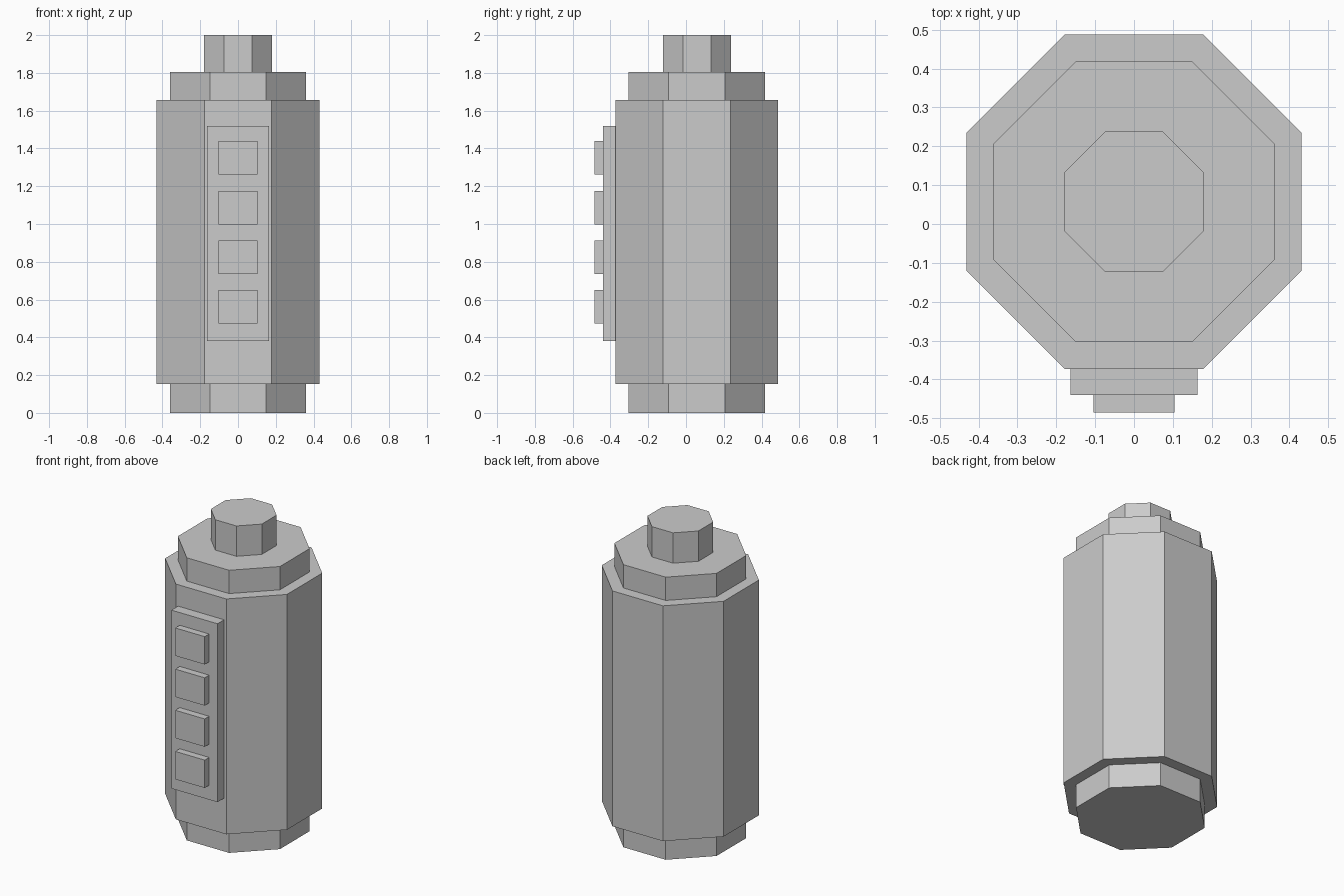
import bpy, math

if "Cube" in bpy.data.objects:
    bpy.data.objects.remove(bpy.data.objects["Cube"])

CENTRE_Y = 0.0575

grey = bpy.data.materials.new("plain_grey")
grey.diffuse_color = (0.6, 0.6, 0.6, 1.0)
grey.use_nodes = True
grey.node_tree.nodes["Principled BSDF"].inputs["Base Color"].default_value = grey.diffuse_color


def octagon(name, apothem, z0, z1):
    """Eight-sided prism with flat sides facing the axes."""
    bpy.ops.mesh.primitive_cylinder_add(
        vertices=8, radius=apothem / math.cos(math.pi / 8), depth=z1 - z0,
        location=(0, CENTRE_Y, (z0 + z1) / 2))
    ob = bpy.context.object
    ob.rotation_euler.z = math.pi / 8
    bpy.ops.object.transform_apply(location=False, rotation=True, scale=False)
    ob.name = name
    ob.data.materials.append(grey)


def box(name, half_x, y0, y1, z0, z1):
    bpy.ops.mesh.primitive_cube_add(
        size=1, location=(0, (y0 + y1) / 2, (z0 + z1) / 2))
    ob = bpy.context.object
    ob.scale = (2 * half_x, y1 - y0, z1 - z0)
    bpy.ops.object.transform_apply(location=False, rotation=False, scale=True)
    ob.name = name
    ob.data.materials.append(grey)


# Stacked octagonal canister
octagon("base_collar", 0.361, 0.0, 0.153)
octagon("body", 0.4305, 0.153, 1.657)
octagon("top_collar", 0.361, 1.657, 1.806)
octagon("top_knob", 0.18, 1.806, 2.0)

# Front panel with four raised buttons
box("front_panel", 0.163, -0.44, -0.373, 0.38, 1.52)
for i in range(4):
    z = 0.561 + i * 0.263
    box(f"button_{i + 1}", 0.104, -0.485, -0.44, z - 0.089, z + 0.089)
